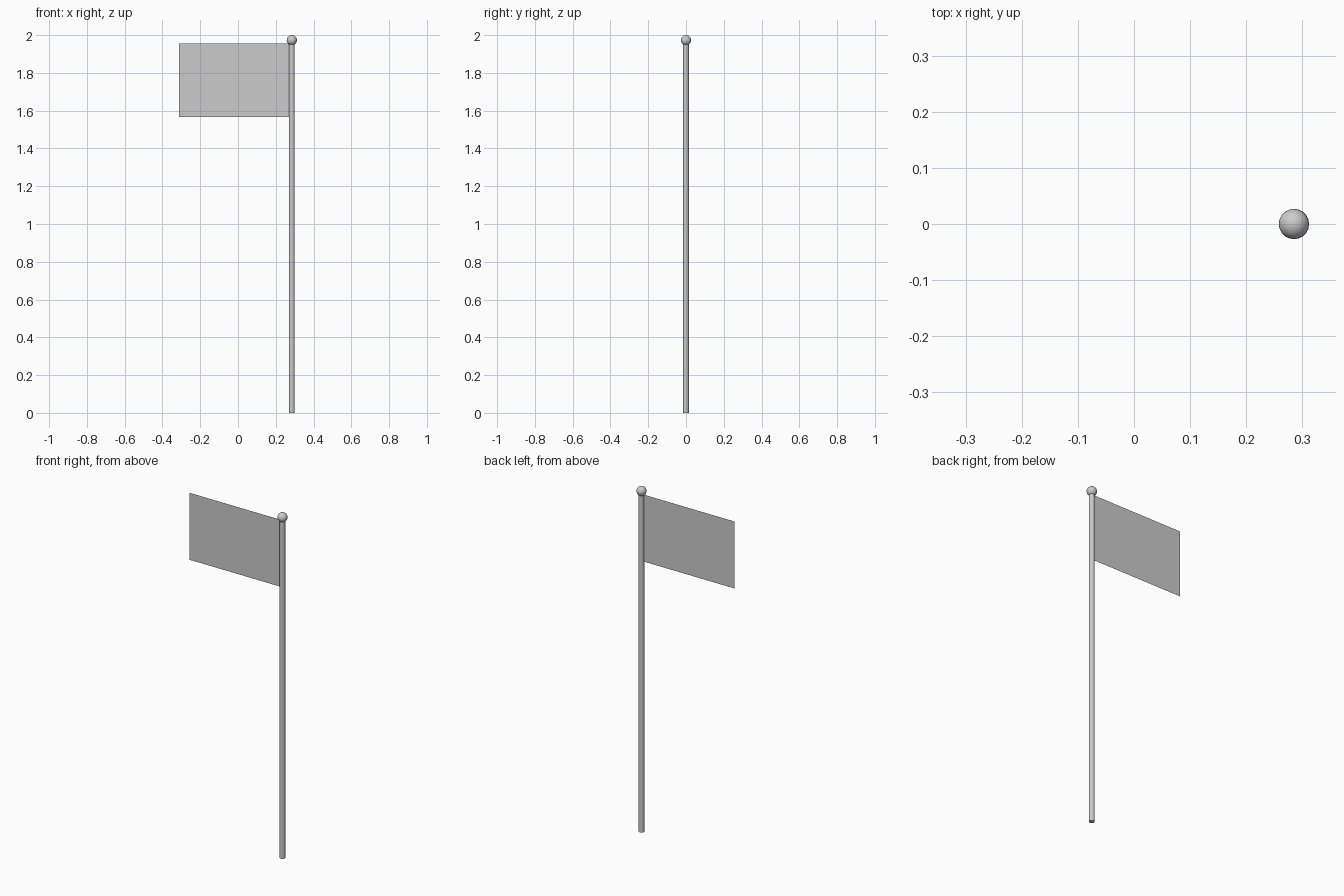
import bpy, math

if "Cube" in bpy.data.objects:
    bpy.data.objects.remove(bpy.data.objects["Cube"])

POLE_X = 0.285
POLE_R = 0.015
POLE_TOP = 1.955
BALL_R = 0.027
FLAG_LEFT, FLAG_BOTTOM = -0.312, 1.567


def finish(name, angle):
    obj = bpy.context.object
    obj.name = name
    bpy.ops.object.shade_smooth_by_angle(angle=math.radians(angle))
    return obj


# Pole: slim round post standing on the ground
bpy.ops.mesh.primitive_cylinder_add(vertices=16, radius=POLE_R, depth=POLE_TOP,
                                    location=(POLE_X, 0, POLE_TOP / 2))
finish("pole", 40)

# Ball finial on top
bpy.ops.mesh.primitive_uv_sphere_add(segments=20, ring_count=14, radius=BALL_R,
                                     location=(POLE_X, 0, 2 - BALL_R))
finish("finial_ball", 40)

# Flag: a single flat sheet attached to the side of the pole
flag_right = POLE_X - POLE_R
mesh = bpy.data.meshes.new("flag")
mesh.from_pydata([(FLAG_LEFT, 0, FLAG_BOTTOM), (flag_right, 0, FLAG_BOTTOM),
                  (flag_right, 0, POLE_TOP), (FLAG_LEFT, 0, POLE_TOP)],
                 [], [(0, 1, 2, 3)])
flag = bpy.data.objects.new("flag", mesh)
bpy.context.collection.objects.link(flag)
